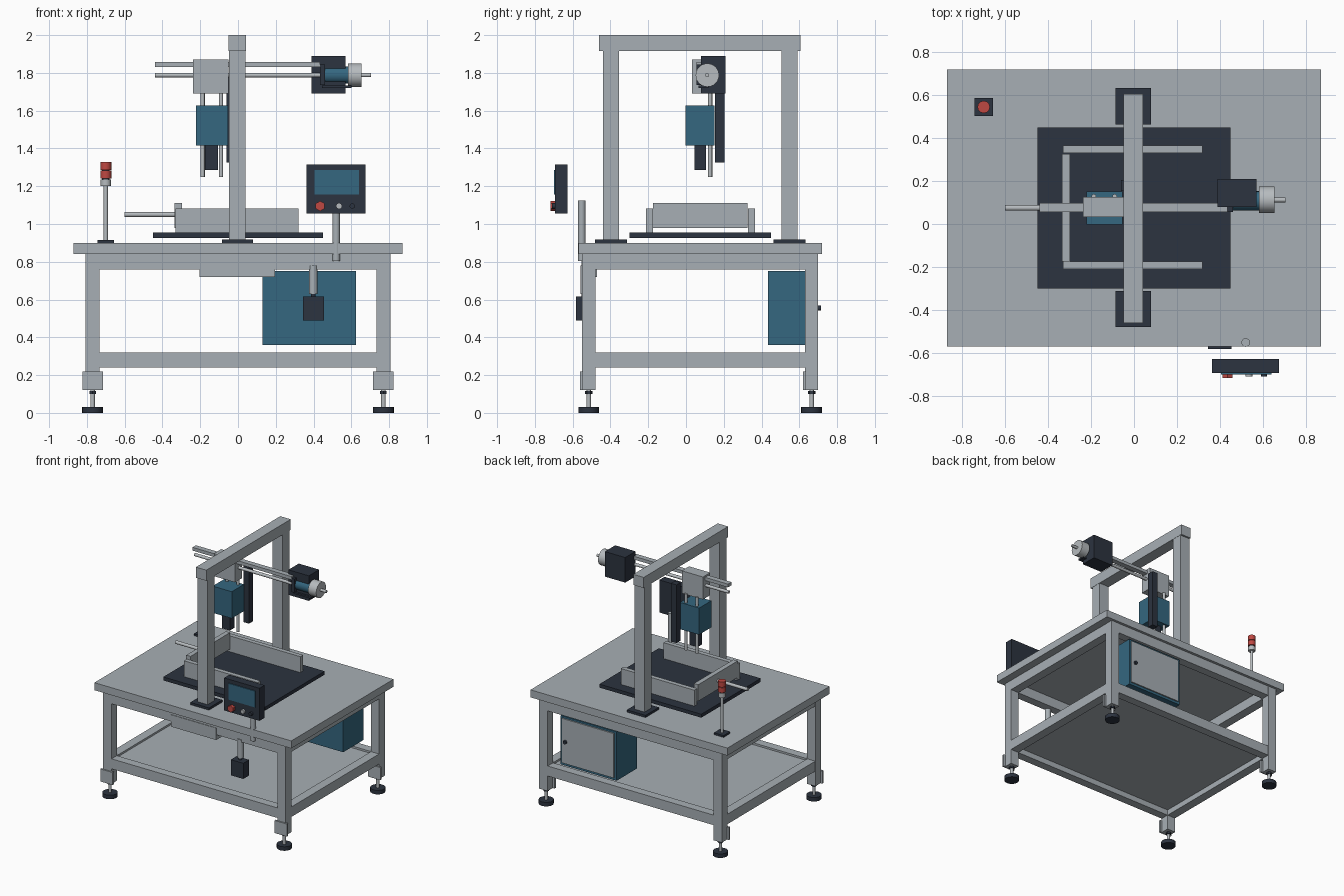
import bpy, bmesh, math
from mathutils import Matrix, Vector


def material(name, r, g, b):
    m = bpy.data.materials.new(name)
    m.diffuse_color = (r, g, b, 1)
    return m


GREY = material("light grey", 0.39, 0.43, 0.46)
STEEL = material("steel", 0.47, 0.50, 0.52)
DARK = material("charcoal", 0.025, 0.033, 0.050)
BLUE = material("steel blue", 0.035, 0.135, 0.215)
RED = material("red", 0.52, 0.065, 0.055)


def finish(name, bm, mat):
    me = bpy.data.meshes.new(name)
    bm.to_mesh(me)
    bm.free()
    me.materials.append(mat)
    ob = bpy.data.objects.new(name, me)
    bpy.context.collection.objects.link(ob)
    return ob


def box(name, mat, x0, x1, y0, y1, z0, z1):
    bm = bmesh.new()
    size = Matrix.Diagonal((x1 - x0, y1 - y0, z1 - z0, 1))
    centre = Vector((x0 + x1, y0 + y1, z0 + z1)) / 2
    bmesh.ops.create_cube(bm, size=1, matrix=Matrix.Translation(centre) @ size)
    return finish(name, bm, mat)


def rod(name, mat, start, length, radius, axis="Z", sides=20):
    """Cylinder from start along the positive axis."""
    bm = bmesh.new()
    turn = {"X": Matrix.Rotation(math.pi / 2, 4, "Y"),
            "Y": Matrix.Rotation(-math.pi / 2, 4, "X"),
            "Z": Matrix.Identity(4)}[axis]
    m = Matrix.Translation(start) @ turn @ Matrix.Translation((0, 0, length / 2))
    bmesh.ops.create_cone(bm, cap_ends=True, segments=sides, radius1=radius,
                          radius2=radius, depth=length, matrix=m)
    if sides > 8:
        for f in bm.faces:
            f.smooth = len(f.verts) == 4
        for e in bm.edges:
            e.smooth = e.calc_face_angle(0) < 0.7
    return finish(name, bm, mat)


# Table top, legs and levelling feet
box("table_top", GREY, -0.87, 0.87, -0.57, 0.72, 0.84, 0.90)
for x in (-0.77, 0.77):
    for y in (-0.515, 0.665):
        box("leg", GREY, x - 0.037, x + 0.037, y - 0.035, y + 0.035, 0.12, 0.84)
        box("foot_bracket", GREY, x - 0.054, x + 0.054, y - 0.046, y - 0.03, 0.12, 0.22)
        rod("foot_pad", DARK, (x, y, 0), 0.032, 0.055)
        rod("foot_stem", STEEL, (x, y, 0.03), 0.10, 0.012)
        rod("foot_nut", DARK, (x, y, 0.10), 0.015, 0.02, sides=6)

# Upper and lower frame rails, shelf
for z0, z1 in ((0.76, 0.84), (0.24, 0.32)):
    for y in (-0.515, 0.665):
        box("long_rail", GREY, -0.735, 0.735, y - 0.034, y + 0.034, z0, z1)
    for x in (-0.77, 0.77):
        box("short_rail", GREY, x - 0.036, x + 0.036, -0.48, 0.63, z0, z1)
box("shelf", GREY, -0.735, 0.735, -0.482, 0.632, 0.285, 0.305)

# Drawer and control cabinet under the table
box("drawer", GREY, -0.205, 0.195, -0.553, -0.47, 0.72, 0.815)
box("cabinet", BLUE, 0.13, 0.625, 0.435, 0.69, 0.36, 0.75)
box("cabinet_door", GREY, 0.15, 0.61, 0.69, 0.70, 0.38, 0.735)
rod("door_knob", DARK, (0.575, 0.70, 0.555), 0.014, 0.014, "Y")

# Hanging switch box
box("switch_box", DARK, 0.345, 0.455, -0.583, -0.51, 0.49, 0.615)
rod("switch_gland", DARK, (0.398, -0.54, 0.61), 0.025, 0.012)
rod("switch_pipe", GREY, (0.398, -0.535, 0.63), 0.15, 0.023)

# Portal frame
for y in (-0.3975, 0.5475):
    box("column", GREY, -0.048, 0.04, y - 0.043, y + 0.043, 0.915, 1.92)
    box("column_plate", DARK, -0.085, 0.08, y - 0.083, y + 0.085, 0.90, 0.918)
box("top_beam", GREY, -0.05, 0.042, -0.46, 0.605, 1.915, 2.0)

# Work plate with fence and pusher
box("work_plate", DARK, -0.45, 0.45, -0.30, 0.45, 0.927, 0.955)
for y in (-0.1925, 0.3475):
    box("fence_side", GREY, -0.33, 0.32, y - 0.018, y + 0.018, 0.955, 1.082)
box("fence_end", GREY, -0.335, -0.297, -0.175, 0.325, 0.98, 1.112)
rod("pusher_rod", STEEL, (-0.60, 0.075, 1.05), 0.28, 0.013, "X")

# Signal light
box("signal_base", DARK, -0.743, -0.657, 0.503, 0.587, 0.90, 0.915)
rod("signal_pole", STEEL, (-0.70, 0.545, 0.915), 0.29, 0.011)
rod("signal_collar", STEEL, (-0.70, 0.545, 1.20), 0.035, 0.027)
for z in (1.242, 1.287):
    rod("signal_lamp", RED, (-0.70, 0.545, z), 0.04, 0.029, sides=12)
rod("signal_core", DARK, (-0.70, 0.545, 1.23), 0.06, 0.02)

# Operator panel and post
rod("panel_post", GREY, (0.52, -0.552, 0.805), 0.32, 0.02)
box("panel", DARK, 0.363, 0.675, -0.693, -0.628, 1.055, 1.315)
box("panel_screen", BLUE, 0.405, 0.64, -0.70, -0.692, 1.155, 1.285)
rod("stop_button", RED, (0.435, -0.718, 1.095), 0.026, 0.027, "Y", 6)
rod("start_button", STEEL, (0.535, -0.71, 1.095), 0.02, 0.016, "Y")
rod("mode_button", DARK, (0.605, -0.71, 1.095), 0.02, 0.014, "Y")

# Horizontal axis: rail, screw and carriage
box("guide_rail", GREY, -0.44, 0.435, 0.055, 0.098, 1.831, 1.857)
rod("lead_screw", STEEL, (-0.44, 0.085, 1.788), 0.90, 0.012, "X")
box("carriage", GREY, -0.237, -0.05, 0.033, 0.125, 1.69, 1.87)

# Drive motor with hand wheel
box("drive_box", DARK, 0.39, 0.57, 0.08, 0.21, 1.69, 1.89)
box("motor_flange", DARK, 0.435, 0.46, 0.055, 0.10, 1.735, 1.845)
box("motor_bracket", DARK, 0.445, 0.60, 0.065, 0.12, 1.72, 1.733)
rod("motor", BLUE, (0.46, 0.108, 1.788), 0.125, 0.045, "X")
rod("hand_wheel", STEEL, (0.583, 0.113, 1.788), 0.072, 0.062, "X", 24)
rod("wheel_shaft", STEEL, (0.65, 0.112, 1.788), 0.055, 0.011, "X")

# Vertical axis: head, guide rods, tool and cable channel
box("head", BLUE, -0.222, -0.053, -0.003, 0.152, 1.415, 1.628)
for x in (-0.187, -0.09):
    rod("head_guide_rod", STEEL, (x, 0.128, 1.25), 0.45, 0.011)
box("tool", DARK, -0.175, -0.105, 0.046, 0.105, 1.285, 1.42)
box("cable_channel", DARK, -0.06, -0.01, 0.153, 0.205, 1.325, 1.79)
